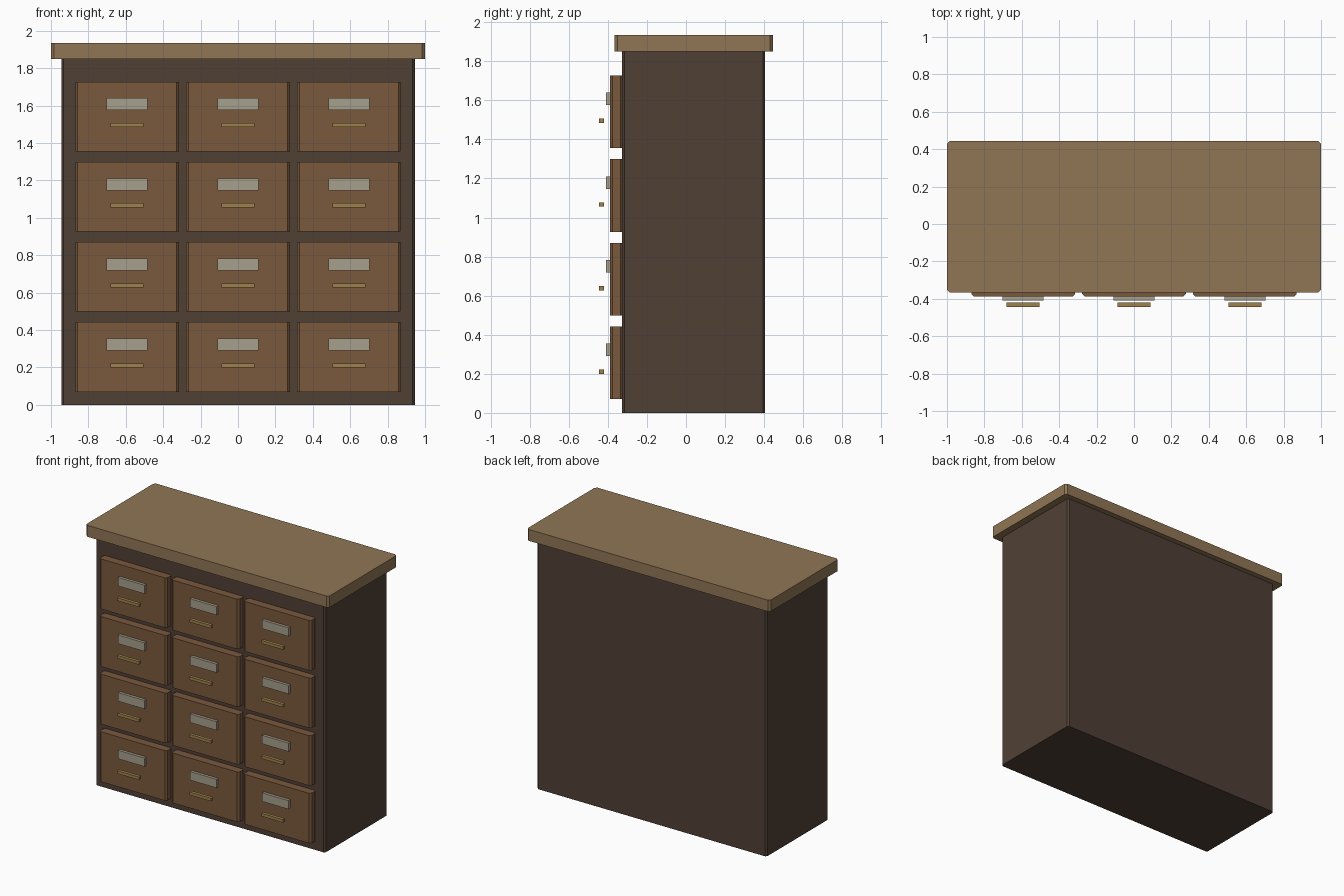
import bpy, bmesh

if "Cube" in bpy.data.objects:
    bpy.data.objects.remove(bpy.data.objects["Cube"])


def material(name, rgb):
    m = bpy.data.materials.new(name)
    m.diffuse_color = (*rgb, 1)
    m.use_nodes = True
    m.node_tree.nodes["Principled BSDF"].inputs["Base Color"].default_value = m.diffuse_color
    return m


BODY = material("dark_wood", (0.080, 0.051, 0.036))
TOP = material("light_wood", (0.28, 0.18, 0.09))
FRONT = material("mid_wood", (0.195, 0.10, 0.047))
CARD = material("label_card", (0.38, 0.35, 0.26))
BRASS = material("brass", (0.35, 0.22, 0.07))


def box(name, lo, hi, mat, chamfer=0.0):
    """Box between two corners, optionally with chamfered vertical edges."""
    bm = bmesh.new()
    bmesh.ops.create_cube(bm, size=1)
    for v in bm.verts:
        v.co = [lo[i] + (v.co[i] + 0.5) * (hi[i] - lo[i]) for i in range(3)]
    if chamfer:
        edges = [e for e in bm.edges
                 if abs(e.verts[0].co.z - e.verts[1].co.z) > 1e-4]
        bmesh.ops.bevel(bm, geom=edges, offset=chamfer, segments=1,
                        affect='EDGES', profile=0.5)
    mesh = bpy.data.meshes.new(name)
    bm.to_mesh(mesh)
    bm.free()
    mesh.materials.append(mat)
    obj = bpy.data.objects.new(name, mesh)
    bpy.context.collection.objects.link(obj)
    return obj


# Carcass and overhanging worktop
box("cabinet_body", (-0.945, -0.327, 0), (0.945, 0.404, 1.85), BODY, 0.011)
box("cabinet_top", (-1, -0.366, 1.85), (1, 0.445, 1.935), TOP, 0.015)

# Grid of drawers, each with a label plate and a bar handle in front
for row in range(4):
    for col in range(3):
        x = (col - 1) * 0.593
        z = 0.256 + row * 0.4285
        tag = f"_{row + 1}_{col + 1}"
        box("drawer_front" + tag, (x - 0.277, -0.388, z - 0.186),
            (x + 0.277, -0.322, z + 0.186), FRONT, 0.013)
        box("label_plate" + tag, (x - 0.109, -0.409, z + 0.034),
            (x + 0.109, -0.386, z + 0.098), CARD)
        box("drawer_handle" + tag, (x - 0.089, -0.445, z - 0.057),
            (x + 0.089, -0.421, z - 0.035), BRASS)
